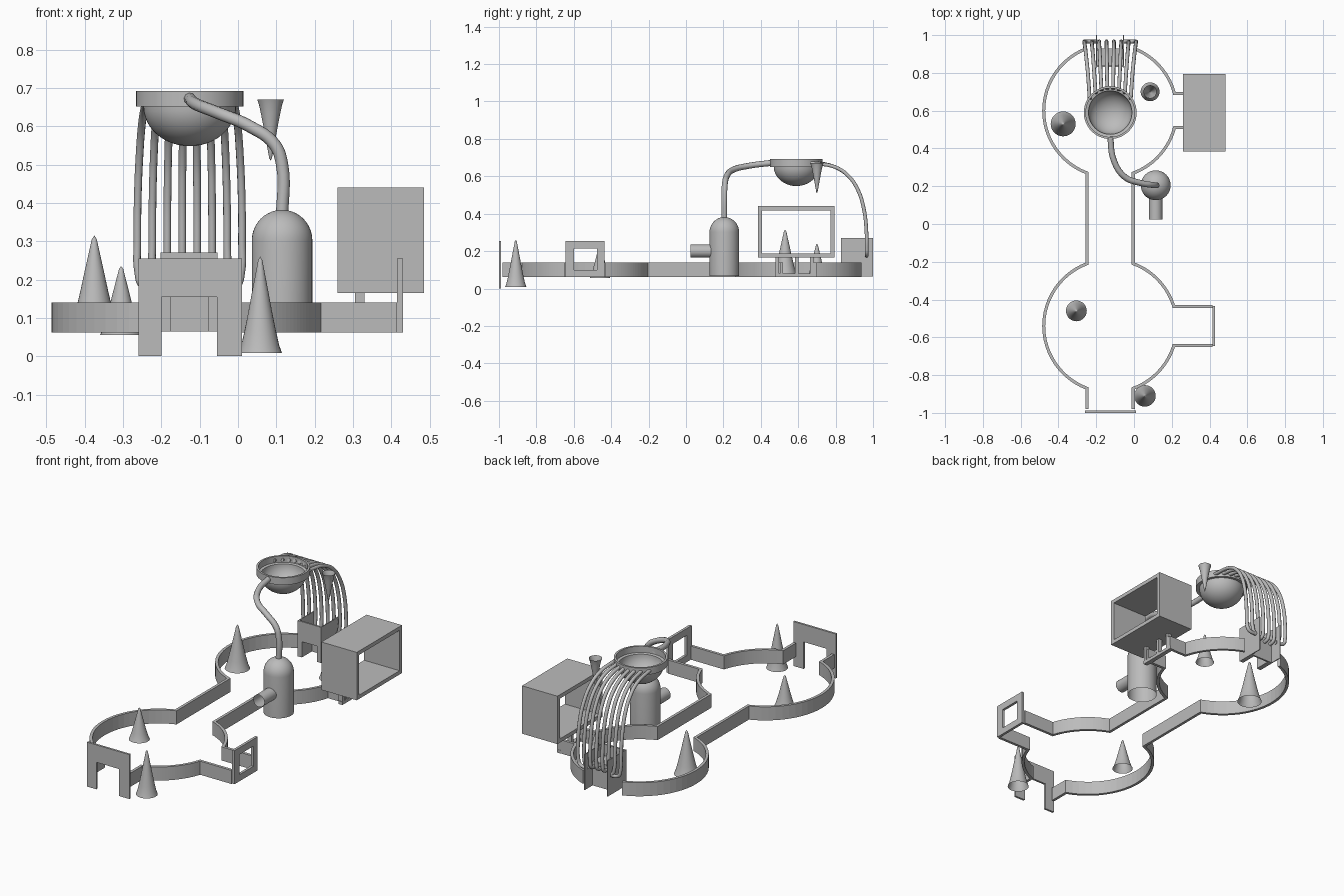
import bpy, bmesh, math
from mathutils import Vector

if "Cube" in bpy.data.objects:
    bpy.data.objects.remove(bpy.data.objects["Cube"])

grey = bpy.data.materials.new("plain grey")
grey.diffuse_color = (0.5, 0.5, 0.5, 1)
grey.use_nodes = True
grey.node_tree.nodes["Principled BSDF"].inputs["Base Color"].default_value = grey.diffuse_color
CX = -0.126


def finish(name, bm, smooth=False):
    bmesh.ops.recalc_face_normals(bm, faces=bm.faces)
    me = bpy.data.meshes.new(name)
    bm.to_mesh(me)
    bm.free()
    me.materials.append(grey)
    if smooth:
        me.shade_smooth()
        me.set_sharp_from_angle(angle=math.radians(35))
    ob = bpy.data.objects.new(name, me)
    bpy.context.collection.objects.link(ob)
    return ob


def boxes(name, *spans):
    """Each span is x0, x1, y0, y1, z0, z1."""
    bm = bmesh.new()
    for x0, x1, y0, y1, z0, z1 in spans:
        vs = bmesh.ops.create_cube(bm, size=1)["verts"]
        for v in vs:
            v.co = Vector(((x0 + x1) / 2 + v.co.x * (x1 - x0),
                           (y0 + y1) / 2 + v.co.y * (y1 - y0),
                           (z0 + z1) / 2 + v.co.z * (z1 - z0)))
    return finish(name, bm)


def lathe(name, x, y, profile, steps=40):
    """Spin (radius, z) points about a vertical axis."""
    bm = bmesh.new()
    vs = [bm.verts.new((r, 0, z)) for r, z in profile]
    es = [bm.edges.new(p) for p in zip(vs, vs[1:])]
    bmesh.ops.spin(bm, geom=vs + es, cent=(0, 0, 0), axis=(0, 0, 1),
                   angle=math.tau, steps=steps)
    bmesh.ops.remove_doubles(bm, verts=bm.verts, dist=1e-5)
    bmesh.ops.translate(bm, verts=bm.verts, vec=(x, y, 0))
    return finish(name, bm, True)


def pipe(name, points, radius):
    cu = bpy.data.curves.new(name, "CURVE")
    cu.dimensions = "3D"
    cu.bevel_depth, cu.bevel_resolution, cu.resolution_u = radius, 3, 6
    cu.use_fill_caps = True
    sp = cu.splines.new("BEZIER")
    sp.bezier_points.add(len(points) - 1)
    for b, p in zip(sp.bezier_points, points):
        b.co = p
        b.handle_left_type = b.handle_right_type = "AUTO"
    cu.materials.append(grey)
    ob = bpy.data.objects.new(name, cu)
    bpy.context.collection.objects.link(ob)
    bpy.ops.object.select_all(action="DESELECT")
    ob.select_set(True)
    bpy.context.view_layer.objects.active = ob
    bpy.ops.object.convert(target="MESH")
    bpy.context.object.data.shade_smooth()


def arc(cy, a0, a1, r=0.352, n=24):
    return [(CX + r * math.cos(math.radians(a0 + (a1 - a0) * i / n)),
             cy + r * math.sin(math.radians(a0 + (a1 - a0) * i / n))) for i in range(n + 1)]


def wall(name, path):
    bm = bmesh.new()
    lo = [bm.verts.new((x, y, 0.062)) for x, y in path]
    hi = [bm.verts.new((x, y, 0.14)) for x, y in path]
    for i in range(len(path) - 1):
        bm.faces.new((lo[i], lo[i + 1], hi[i + 1], hi[i]))
    ob = finish(name, bm)
    m = ob.modifiers.new("thickness", "SOLIDIFY")
    m.thickness, m.offset = 0.016, 0
    m.use_even_offset = True


# Low walls round the two circular yards and the corridor
HA = math.degrees(math.asin(0.122 / 0.352))     # half opening to the corridor
UP, LOW = 0.6, -0.54
wl, wr = CX - 0.122, CX + 0.122
wall("left_wall", [(wl, -0.98)] + arc(LOW, 270 - HA, 90 + HA) + arc(UP, 270 - HA, 90 + HA))
wall("back_right_wall", arc(UP, 90 - HA, 14.8) + [(0.33, 0.69)])
wall("middle_right_wall", [(0.33, 0.51)] + arc(UP, -14.8, -90 + HA)
     + arc(LOW, 90 - HA, 17.2) + [(0.415, -0.436)])
wall("front_right_wall", [(0.415, -0.644)] + arc(LOW, -17.2, -90 + HA) + [(wr, -0.98)])

# Doorways
boxes("front_gate", (-0.26, -0.2, -1, -0.988, 0, 0.255), (-0.055, 0.01, -1, -0.988, 0, 0.255),
      (-0.2, -0.055, -1, -0.988, 0.155, 0.255))
boxes("side_gate", (0.415, 0.43, -0.645, -0.6, 0.062, 0.255),
      (0.415, 0.43, -0.475, -0.435, 0.062, 0.255),
      (0.415, 0.43, -0.6, -0.475, 0.215, 0.255), (0.415, 0.43, -0.6, -0.475, 0.062, 0.1))
boxes("cabinet_posts", (0.305, 0.33, 0.475, 0.7, 0.062, 0.08),
      *[(0.305, 0.33, y - 0.009, y + 0.009, 0.08, 0.17) for y in (0.487, 0.593, 0.672)])

# Open cabinet
boxes("cabinet", (0.26, 0.485, 0.385, 0.795, 0.165, 0.187), (0.26, 0.485, 0.385, 0.795, 0.418, 0.44),
      (0.26, 0.485, 0.385, 0.407, 0.187, 0.418), (0.26, 0.485, 0.773, 0.795, 0.187, 0.418))

# Back dispenser with tray and side fins
boxes("dispenser", (-0.2, -0.055, 0.83, 0.93, 0.155, 0.205),
      (-0.2, -0.175, 0.83, 0.93, 0.065, 0.155), (-0.078, -0.055, 0.83, 0.93, 0.065, 0.155),
      (-0.175, -0.078, 0.92, 0.93, 0.065, 0.155), (-0.2, -0.055, 0.83, 0.84, 0.205, 0.27))
boxes("dispenser_fins", (-0.202, -0.197, 0.828, 1.0, 0.065, 0.27),
      (-0.058, -0.053, 0.828, 1.0, 0.065, 0.27))

# Open cones
CONE = [(1, 0), (0.87, 0.08), (0.72, 0.23), (0.55, 0.42), (0.37, 0.64), (0.2, 0.84),
        (0.1, 0.96), (0, 1)]
for name, x, y, r, z0, z1 in (("left_cone", -0.375, 0.53, 0.066, 0.065, 0.315),
                              ("front_yard_cone", -0.305, -0.46, 0.055, 0.055, 0.235),
                              ("gate_cone", 0.058, -0.91, 0.057, 0.008, 0.26),
                              ("right_cone", 0.085, 0.7, 0.05, 0.065, 0.24),
                              ("hanging_cone", 0.085, 0.7, 0.035, 0.67, 0.51)):
    lathe(name, x, y, [(r * a, z0 + (z1 - z0) * b) for a, b in CONE], 28)

# Domed tank with open spout
dome = [(0.079 * math.cos(t * math.pi / 20), 0.302 + 0.08 * math.sin(t * math.pi / 20))
        for t in range(11)]
lathe("tank", 0.115, 0.205, [(0.079, 0.068)] + dome)
bm = bmesh.new()
bmesh.ops.create_cone(bm, cap_ends=False, segments=28, radius1=0.035, radius2=0.035, depth=0.115)
for v in bm.verts:
    v.co = Vector((0.115 + v.co.x, 0.0825 + v.co.z, 0.2 + v.co.y))
finish("tank_spout", bm, True)

# Bowl with raised rim
q = [t * math.pi / 24 for t in range(13)]
outer = [(0.121 * math.sin(t), 0.653 - 0.105 * math.cos(t)) for t in q]
inner = [(0.115 * math.sin(t), 0.653 - 0.098 * math.cos(t)) for t in reversed(q)]
lathe("bowl", CX, 0.59, outer + [(0.14, 0.651), (0.14, 0.692), (0.129, 0.692), (0.129, 0.656)]
      + inner, 48)

# Large feed pipe from tank to bowl
pipe("feed_pipe", [(0.115, 0.205, 0.36), (0.115, 0.205, 0.5), (0.095, 0.207, 0.553),
                   (0.03, 0.218, 0.6), (-0.05, 0.25, 0.634), (-0.108, 0.34, 0.657),
                   (-0.126, 0.46, 0.672)], 0.016)

# Eight thin pipes from the bowl down to the dispenser
for i in range(8):
    k = i - 3.5
    s = 1 if k > 0 else -1
    x1 = CX + k * 0.039
    x0 = CX + k * 0.031
    y0 = 0.59 + math.sqrt(0.135 ** 2 - (x0 - CX) ** 2)
    path = [(x0, y0 - 0.01, 0.672)]
    for y, z, f in ((0.8, 0.648, 0.35), (0.87, 0.6, 0.6), (0.92, 0.525, 0.8),
                    (0.95, 0.43, 0.95), (0.965, 0.3, 1.0)):
        path.append((x0 + (x1 - x0) * f, y, z))
    if abs(k) > 2:
        path += [(x1 - s * 0.002, 0.966, 0.22), (x1 - s * 0.014, 0.966, 0.185),
                 (CX + s * 0.068, 0.966, 0.175)]
    else:
        path += [(x1, 0.965, 0.22), (x1, 0.957, 0.185), (x1, 0.928, 0.175)]
    pipe("thin_pipe_%d" % (i + 1), path, 0.01)
